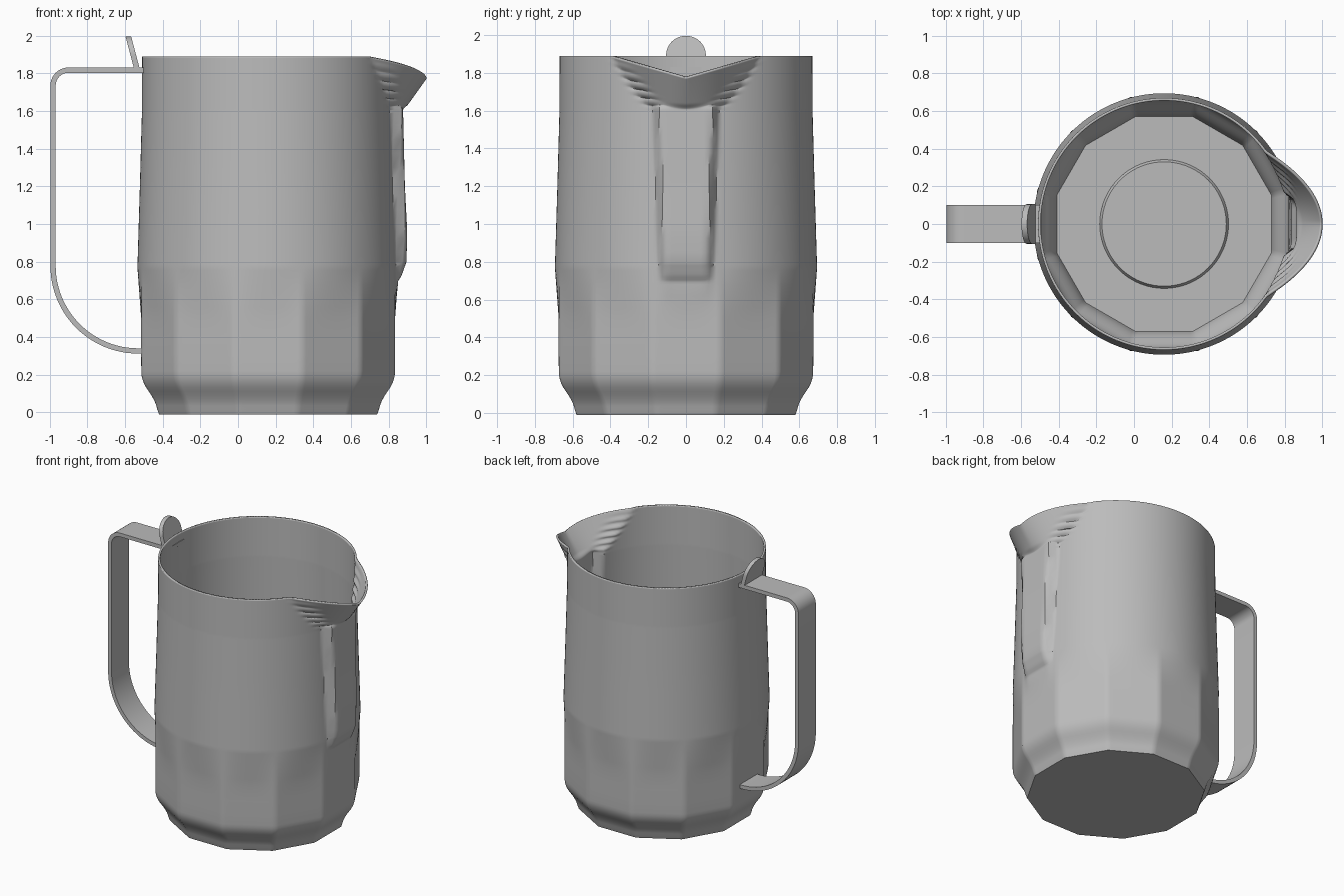
import bpy, bmesh, math
from mathutils import Vector

cube = bpy.data.objects.get("Cube")
if cube:
    bpy.data.objects.remove(cube)

CENTRE_X = 0.16
SEGMENTS = 216
RIM_Z = 1.89
SPOUT_Z = 1.6

steel = bpy.data.materials.new("brushed steel")
steel.use_nodes = True
GREY = (0.5, 0.5, 0.5, 1)
steel.diffuse_color = GREY
steel.node_tree.nodes["Principled BSDF"].inputs["Base Color"].default_value = GREY


def finish(bm, name, angle=40):
    bmesh.ops.recalc_face_normals(bm, faces=bm.faces)
    mesh = bpy.data.meshes.new(name)
    bm.to_mesh(mesh)
    bm.free()
    obj = bpy.data.objects.new(name, mesh)
    bpy.context.collection.objects.link(obj)
    mesh.materials.append(steel)
    bpy.ops.object.select_all(action="DESELECT")
    obj.select_set(True)
    bpy.context.view_layer.objects.active = obj
    bpy.ops.object.shade_smooth_by_angle(angle=math.radians(angle))
    return obj


def smooth(t):
    t = min(max(t, 0), 1)
    return t * t * (3 - 2 * t)


def lerp(a, b, t):
    return a + (b - a) * t


def sample(points, z):
    for (z0, v0), (z1, v1) in zip(points, points[1:]):
        if z <= z1:
            return lerp(v0, v1, (z - z0) / (z1 - z0))
    return points[-1][1]


# Half width of the body, and the front of the raised panel, by height
BODY = [(0, 0.57), (0.05, 0.583), (0.09, 0.603), (0.15, 0.643), (0.19, 0.658), (0.23, 0.66),
        (0.5, 0.66), (0.77, 0.68), (1.2, 0.667), (1.6, 0.656), (RIM_Z, 0.655)]
PANEL = [(0, 0.83), (0.7, 0.835), (0.73, 0.855), (0.8, 0.88), (0.95, 0.885), (1.2, 0.872), (1.62, 0.862)]


def body_point(angle, z):
    # Twelve flat sides at the base melt into a round upper body
    half = sample(BODY, z)
    step = math.radians(30)
    flat = half / math.cos(angle - step * round(angle / step))
    r = lerp(flat, half, min(max((z - 0.5) / 0.27, 0), 1))
    x, y = CENTRE_X + r * math.cos(angle), r * math.sin(angle)
    if x < CENTRE_X or z < 0.68:
        return Vector((x, y, z))
    # Raised flat panel below the spout
    side = abs(y)
    width = lerp(0.14, 0.168, (z - 0.72) / 0.88)
    panel = smooth((width - side) / 0.04) * max(sample(PANEL, z) - x, 0)
    if z <= SPOUT_Z:
        return Vector((x + panel, y, z))
    # Flared spout with a dipped rim and creased flanks
    s = (z - SPOUT_Z) / (RIM_Z - SPOUT_Z)
    width = lerp(0.168, 0.38, s)
    flare = lerp(0.045, 0.175, s) * max(1 - (side / width) ** 2, 0)
    push = lerp(panel, flare, smooth(s * 4))
    fold = max(1 - abs(side - width + 0.03) / 0.07, 0) * math.sin(math.pi * s)
    push += 0.011 * fold * math.sin(s * math.tau * 6)
    dip = 0.11 * max(1 - side / 0.38, 0) * s
    return Vector((x + push, y, z - dip))


# Pitcher body
heights = [i * 0.02 for i in range(12)] + [0.3, 0.4, 0.5, 0.56, 0.62]
heights += [0.68 + i * 0.015 for i in range(9)] + [0.85 + i * 0.075 for i in range(10)]
heights += [lerp(1.56, RIM_Z, i / 40) for i in range(41)]
bm = bmesh.new()
rings = []
for z in heights:
    rings.append([bm.verts.new(body_point(math.tau * i / SEGMENTS, z)) for i in range(SEGMENTS)])
for low, high in zip(rings, rings[1:]):
    for i in range(SEGMENTS):
        j = (i + 1) % SEGMENTS
        bm.faces.new((low[i], low[j], high[j], high[i]))
bm.faces.new(rings[0])
body = finish(bm, "pitcher_body")
wall = body.modifiers.new("wall thickness", "SOLIDIFY")
wall.thickness = 0.014
wall.offset = -1

# Raised disc on the inside floor
bm = bmesh.new()
bmesh.ops.create_cone(bm, cap_ends=True, segments=72, radius1=0.342, radius2=0.33, depth=0.02)
bmesh.ops.translate(bm, verts=bm.verts, vec=(CENTRE_X, 0, 0.018))
finish(bm, "floor_disc")


def strip(name, path, half_width, thickness):
    # Flat band that follows a path in the xz plane
    bm = bmesh.new()
    path = [Vector((x, 0, z)) for x, z in path]
    sections = []
    for i, p in enumerate(path):
        tangent = (path[min(i + 1, len(path) - 1)] - path[max(i - 1, 0)]).normalized()
        out = Vector((-tangent.z, 0, tangent.x)) * thickness / 2
        across = Vector((0, half_width, 0))
        corners = (p + out + across, p + out - across, p - out - across, p - out + across)
        sections.append([bm.verts.new(c) for c in corners])
    for a, b in zip(sections, sections[1:]):
        for i in range(4):
            j = (i + 1) % 4
            bm.faces.new((a[i], a[j], b[j], b[i]))
    bm.faces.new(sections[0])
    bm.faces.new(sections[-1])
    return finish(bm, name)


def arc(cx, cz, radius, start, end, count):
    angles = [math.radians(lerp(start, end, i / count)) for i in range(count + 1)]
    return [(cx + radius * math.cos(a), cz + radius * math.sin(a)) for a in angles]


# Handle
path = [(-0.49, 1.817)] + arc(-0.9, 1.735, 0.082, 90, 180, 10)
path += arc(-0.53, 0.778, 0.452, 180, 270, 24) + [(-0.512, 0.326)]
strip("handle", path, 0.102, 0.028)

# Thumb rest, a round-topped tab leaning away from the body
bm = bmesh.new()
outline = [(0.105, 0)] + arc(0, 0.072, 0.105, 0, 180, 32) + [(-0.105, 0)]
lean = Vector((-0.045, 0, 0.17)).normalized()
base = Vector((-0.522, 0, 1.825))
tab = bm.faces.new([bm.verts.new(base + Vector((0, y, 0)) + lean * h) for y, h in outline])
extruded = bmesh.ops.extrude_face_region(bm, geom=[tab])
moved = [v for v in extruded["geom"] if isinstance(v, bmesh.types.BMVert)]
bmesh.ops.translate(bm, verts=moved, vec=(-0.03, 0, 0))
finish(bm, "thumb_rest")
